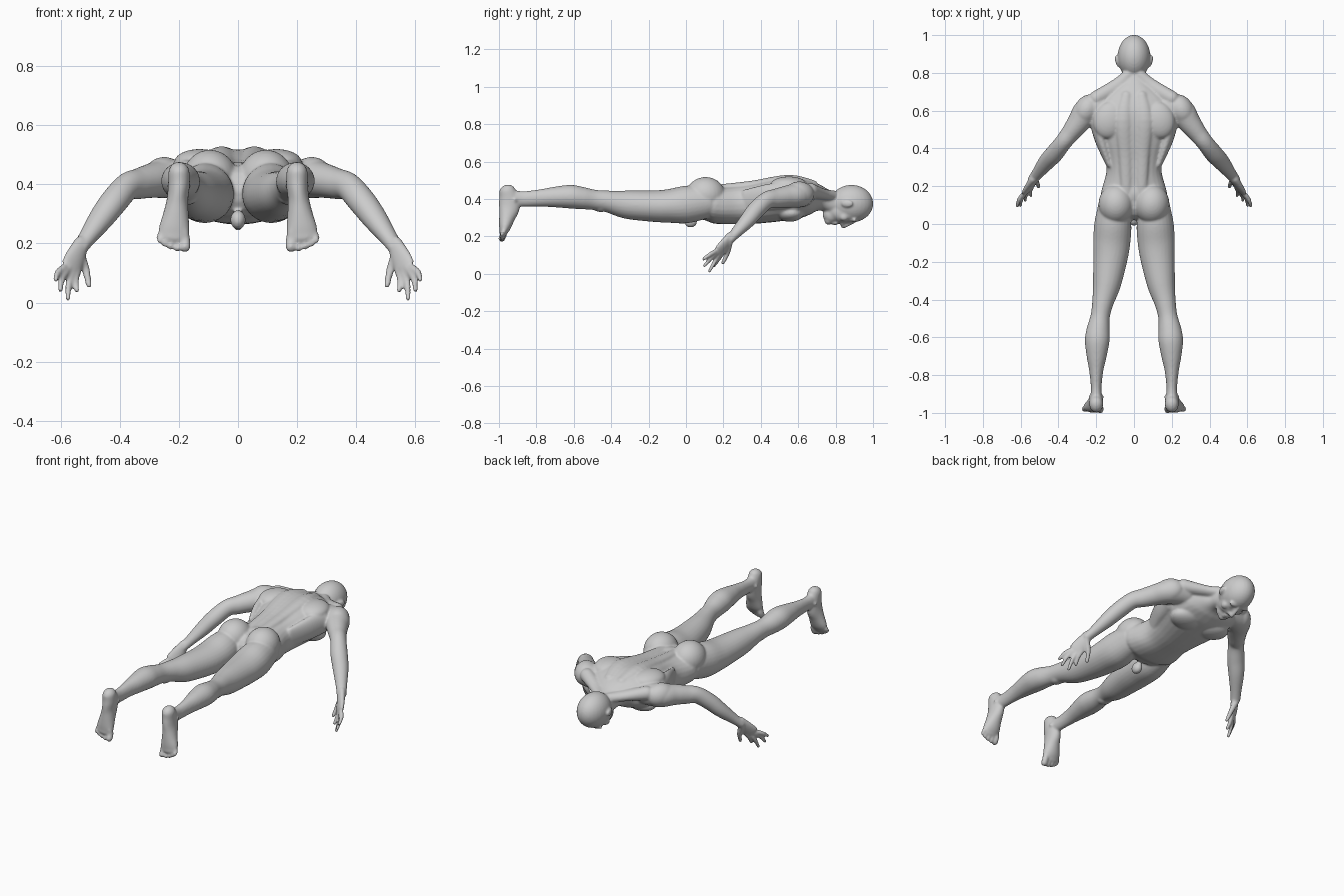
import bpy, bmesh, math
from mathutils import Vector, Matrix

bm = bmesh.new()
SEG = 28


def spline(pts, n=5):
    """Smooth interpolation through points of any dimension."""
    out = []
    for i in range(len(pts) - 1):
        a, b = pts[max(i - 1, 0)], pts[i]
        c, d = pts[i + 1], pts[min(i + 2, len(pts) - 1)]
        for k in range(n):
            t = k / n
            out.append([0.5 * (2 * q + (r - p) * t + (2 * p - 5 * q + 4 * r - s) * t * t
                               + (3 * q - p - 3 * r + s) * t ** 3) for p, q, r, s in zip(a, b, c, d)])
    return out + [list(pts[-1])]


def tube(pts, ref, power=2.0, sides=(1, -1)):
    """Rounded tube through (x, y, z, radius along ref, other radius)."""
    rows = spline(pts)
    pos = [Vector(r[:3]) for r in rows]
    last = len(rows) - 1
    rings = []
    for i, r in enumerate(rows):
        t = (pos[min(i + 1, last)] - pos[max(i - 1, 0)]).normalized()
        u = Vector(ref)
        u = (u - t * u.dot(t)).normalized()
        rings.append((pos[i], t, u, t.cross(u), r[3], r[4]))

    def capped(ring, sign):
        c, t, u, v, a, b = ring
        return [(c + t * sign * min(a, b) * math.sin(w), t, u, v, a * math.cos(w), b * math.cos(w))
                for w in (0.4, 0.8, 1.15, 1.5)]
    rings = capped(rings[0], -1)[::-1] + rings + capped(rings[-1], 1)
    for side in sides:
        loops = []
        for c, t, u, v, a, b in rings:
            loop = []
            for k in range(SEG):
                w = 2 * math.pi * k / SEG
                cx, sy = math.cos(w), math.sin(w)
                p = c + u * a * math.copysign(abs(cx) ** (2 / power), cx) \
                      + v * b * math.copysign(abs(sy) ** (2 / power), sy)
                loop.append(bm.verts.new((p.x * side, p.y, p.z)))
            loops.append(loop)
        for l0, l1 in zip(loops, loops[1:]):
            for k in range(SEG):
                j = (k + 1) % SEG
                bm.faces.new((l0[k], l0[j], l1[j], l1[k]))
        bm.faces.new(loops[0])
        bm.faces.new(loops[-1])


def blob(c, r, sides=(1, -1), rz=0.0):
    """Ellipsoid, mirrored unless it is on the centre line."""
    for s in sides:
        m = Matrix.Translation((c[0] * s, c[1], c[2])) @ Matrix.Rotation(rz * s, 4, 'Z') @ Matrix.Diagonal((*r, 1))
        bmesh.ops.create_uvsphere(bm, u_segments=28, v_segments=18, radius=1, matrix=m)


X, Z, MID = (1, 0, 0), (0, 0, 1), (1,)

# Torso and neck: y, half width, lowest z, highest z
torso = [(.11, .165, .285, .465), (.15, .177, .27, .475), (.20, .166, .265, .47), (.28, .146, .265, .478),
         (.36, .156, .267, .488), (.45, .183, .275, .505), (.53, .205, .285, .517), (.60, .205, .295, .517),
         (.66, .18, .315, .50), (.70, .125, .33, .48), (.74, .078, .335, .455), (.79, .063, .32, .438),
         (.84, .06, .31, .43)]
tube([(0, y, (a + b) / 2, w, (b - a) / 2) for y, w, a, b in torso], X, 2.3, MID)

# Back, chest, buttock and shoulder muscles
tube([(.04, .17, .455, .03, .022), (.045, .35, .475, .035, .022), (.055, .55, .502, .045, .027),
      (.04, .68, .475, .03, .025)], X)
blob((.13, .55, .475), (.085, .10, .045), rz=.3)
tube([(.19, .54, .42, .045, .07), (.17, .44, .41, .035, .07), (.13, .32, .39, .02, .06)], X)
tube([(.03, .79, .415, .03, .03), (.09, .73, .425, .03, .04), (.20, .665, .445, .04, .04)], Z)
blob((.09, .555, .325), (.10, .075, .047), rz=.2)
blob((.095, .105, .42), (.093, .105, .097))
blob((.25, .605, .425), (.065, .085, .068), rz=.5)
blob((0, .025, .28), (.026, .035, .033), MID)

# Legs
tube([(.11, .10, .385, .08, .09), (.112, 0, .37, .098, .10), (.118, -.10, .362, .098, .089),
      (.126, -.19, .362, .09, .083), (.144, -.32, .37, .074, .075), (.166, -.42, .387, .056, .058),
      (.179, -.49, .395, .051, .054), (.19, -.56, .405, .061, .06), (.195, -.62, .412, .065, .063),
      (.198, -.70, .41, .053, .055), (.20, -.78, .405, .037, .046), (.20, -.87, .40, .028, .041),
      (.20, -.935, .405, .033, .045)], X)
blob((.172, -.455, .357), (.035, .045, .027))
blob((.20, -.915, .395), (.041, .02, .02))

# Feet and toes
tube([(.20, -.955, .44, .036, .044), (.20, -.945, .40, .037, .055), (.205, -.945, .35, .036, .055),
      (.21, -.957, .30, .043, .043), (.216, -.968, .25, .052, .032), (.219, -.976, .222, .05, .022)], X)
for x0, x1, z, r in [(.185, .179, .188, .018), (.207, .205, .184, .012), (.226, .228, .19, .0115),
                     (.243, .249, .199, .011), (.256, .265, .212, .011)]:
    tube([(x0, -.976, .24, r, r), (x1, -.974, (z + .24) / 2, r * .95, r), (x1, -.985, z, r, r)], X)

# Arms
tube([(.17, .63, .42, .06, .06), (.245, .60, .42, .066, .072), (.295, .535, .412, .058, .06),
      (.337, .48, .402, .052, .05), (.375, .432, .392, .047, .045), (.42, .375, .342, .046, .048),
      (.463, .328, .285, .041, .044), (.51, .268, .22, .029, .032), (.535, .235, .185, .024, .028)], Z)

# Hands
spread = Vector((.76, -.64, .13))
tube([(.53, .24, .20, .028, .022), (.55, .205, .155, .038, .019), (.564, .178, .12, .043, .015)], spread)
knuckle = Vector((.567, .173, .113))
for off, tip in [(-.034, (.546, .15, .042)), (-.012, (.576, .125, .014)),
                 (.011, (.602, .098, .043)), (.032, (.617, .094, .078))]:
    a, b = knuckle + spread * off, Vector(tip)
    m = (a + b) / 2 + Vector((.006, .002, .004))
    tube([(*a, .0125, .0125), (*m, .0115, .0115), (*b, .009, .009)], spread)
tube([(.538, .232, .168, .018, .018), (.516, .222, .112, .014, .014), (.505, .197, .058, .010, .010)], spread)

# Head and face
blob((0, .885, .375), (.087, .116, .10), MID)
tube([(0, .90, .345, .072, .065), (0, .85, .335, .071, .065), (0, .80, .328, .059, .06),
      (0, .775, .315, .044, .045)], X, 2.2, MID)
blob((0, .762, .284), (.028, .022, .022), MID)
blob((0, .803, .271), (.026, .009, .012), MID)
blob((0, .788, .272), (.023, .008, .012), MID)
tube([(0, .895, .278, .009, .01), (0, .865, .266, .011, .014), (0, .84, .256, .013, .014)], X, 2, MID)
blob((.013, .835, .268), (.011, .012, .012))
blob((.033, .90, .288), (.032, .012, .014))
blob((.033, .876, .287), (.015, .010, .011))
blob((.05, .845, .303), (.022, .025, .022))

# Ears
blob((.088, .862, .375), (.011, .033, .020), rz=-.25)

# Fuse all parts into one smooth skin
bmesh.ops.recalc_face_normals(bm, faces=bm.faces[:])
mesh = bpy.data.meshes.new("body")
bm.to_mesh(mesh)
bm.free()
body = bpy.data.objects.new("body", mesh)
bpy.context.collection.objects.link(body)
fuse = body.modifiers.new("fuse", 'REMESH')
fuse.mode = 'VOXEL'
fuse.voxel_size = .006
fuse.use_smooth_shade = True
soft = body.modifiers.new("soften", 'SMOOTH')
soft.factor = .5
soft.iterations = 7
